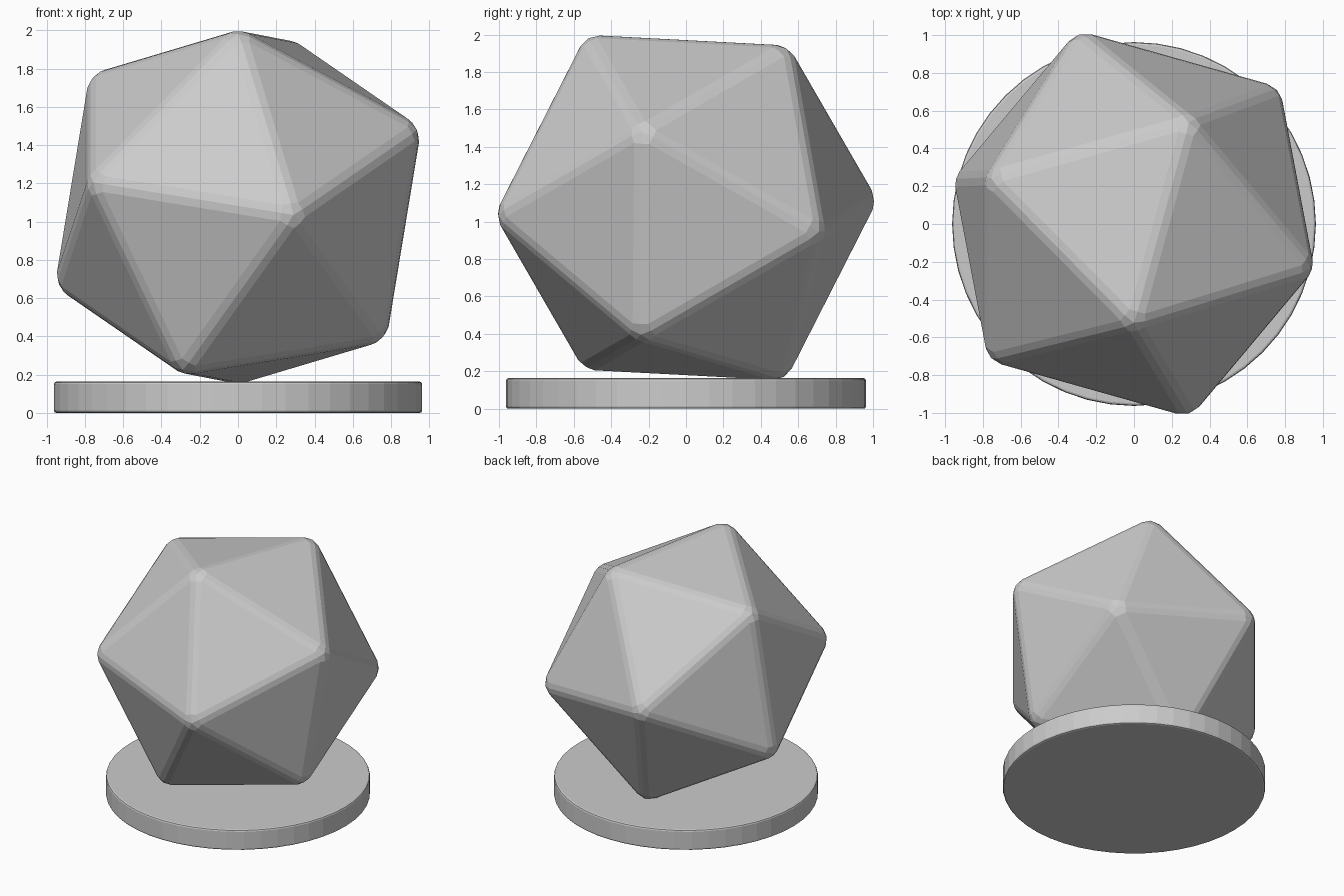
import bpy
from math import radians

if "Cube" in bpy.data.objects:
    bpy.data.objects.remove(bpy.data.objects["Cube"])


def bevel(obj, width, segments, angle=30):
    m = obj.modifiers.new("Bevel", 'BEVEL')
    m.width = width
    m.segments = segments
    m.limit_method = 'ANGLE'
    m.angle_limit = radians(angle)


# Round base disc
bpy.ops.mesh.primitive_cylinder_add(vertices=48, radius=0.963, depth=0.163,
                                    location=(0, 0, 0.0815))
base = bpy.context.object
base.name = "base_disc"
bevel(base, 0.013, 2)

# Twenty-sided die, tipped 30 degrees and hovering just over the base
bpy.ops.mesh.primitive_ico_sphere_add(subdivisions=1, radius=1.077,
                                      location=(0, 0, 1.075),
                                      rotation=(radians(30), 0, 0))
die = bpy.context.object
die.name = "twenty_sided_die"
bevel(die, 0.045, 2)
